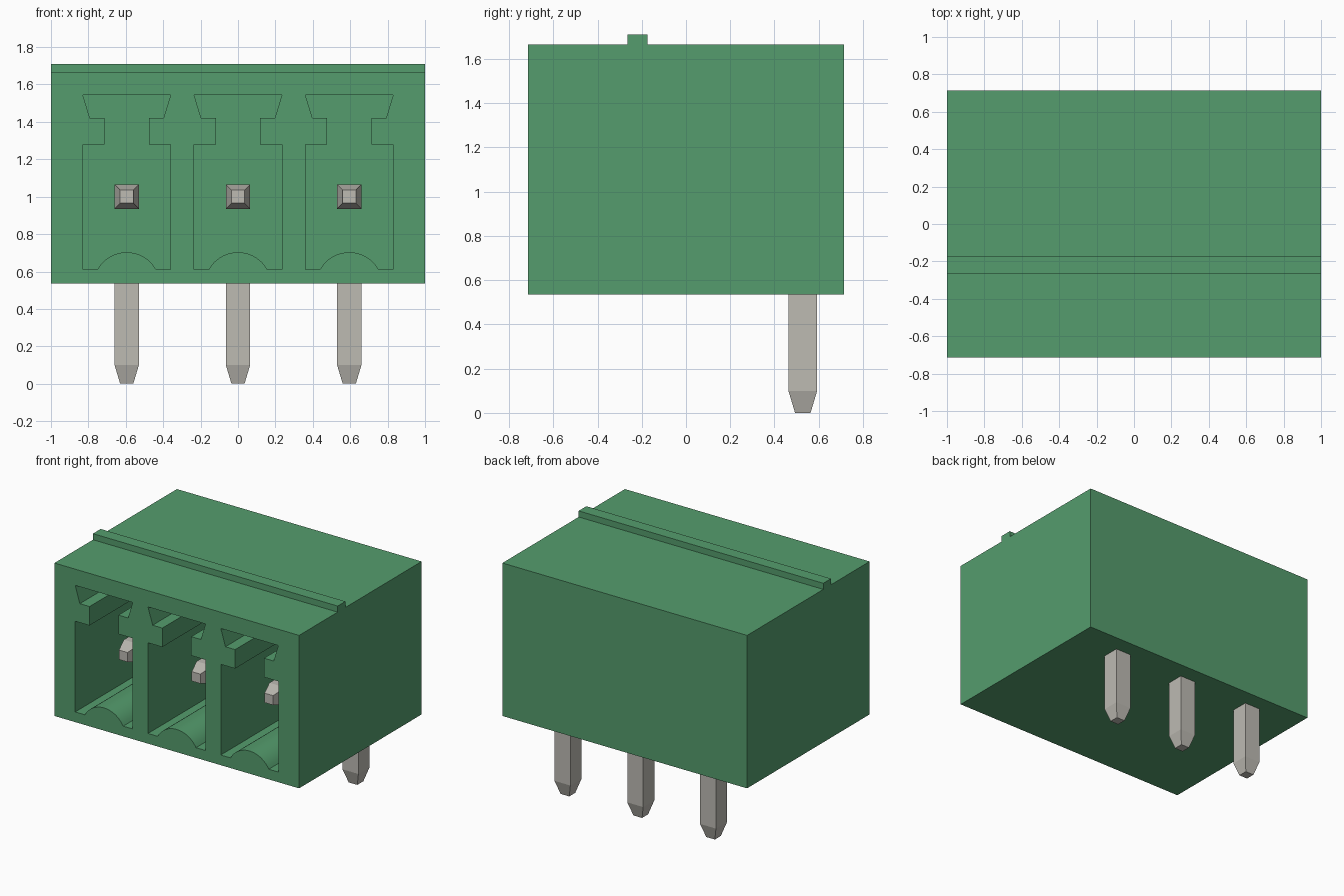
import bpy, bmesh, math
from mathutils import Vector

cube = bpy.data.objects.get("Cube")
if cube:
    bpy.data.objects.remove(cube, do_unlink=True)


def material(name, rgb):
    m = bpy.data.materials.new(name)
    m.use_nodes = True
    m.diffuse_color = (*rgb, 1)
    m.node_tree.nodes["Principled BSDF"].inputs["Base Color"].default_value = (*rgb, 1)
    return m


green = material("green plastic", (0.09, 0.335, 0.153))
metal = material("tinned metal", (0.51, 0.495, 0.45))


def loft(name, rings, mat):
    """Skin a list of matching rings and cap both ends."""
    bm = bmesh.new()
    loops = [[bm.verts.new(p) for p in ring] for ring in rings]
    for a, b in zip(loops, loops[1:]):
        for i in range(len(a)):
            j = (i + 1) % len(a)
            bm.faces.new((a[i], a[j], b[j], b[i]))
    bm.faces.new(loops[0])
    bm.faces.new(loops[-1])
    bmesh.ops.recalc_face_normals(bm, faces=bm.faces)
    mesh = bpy.data.meshes.new(name)
    bm.to_mesh(mesh)
    bm.free()
    mesh.materials.append(mat)
    obj = bpy.data.objects.new(name, mesh)
    bpy.context.collection.objects.link(obj)
    return obj


PITCH = 0.595
FRONT, BACK, BOTTOM, TOP = -0.715, 0.715, 0.535, 1.665
CAVITY_BACK = 0.39

# Housing: side profile with the keying ridge, extruded across the width
side = [(FRONT, BOTTOM), (BACK, BOTTOM), (BACK, TOP), (-0.175, TOP),
        (-0.175, 1.71), (-0.265, 1.71), (-0.265, TOP), (FRONT, TOP)]
housing = loft("housing", [[(x, y, z) for y, z in side] for x in (-1, 1)], green)

# Socket outline: right half plus rounded floor rib, mirrored to the left
half = [(0.235, 0.61), (0.235, 1.28), (0.118, 1.28),
        (0.118, 1.42), (0.197, 1.42), (0.235, 1.545)]
RIB, RISE = 0.157, 0.093
radius = (RIB**2 + RISE**2) / (2 * RISE)
sweep = math.asin(RIB / radius)
rib = [(radius * math.sin(a), 0.61 + RISE - radius * (1 - math.cos(a)))
       for a in (sweep * (i / 8 - 1) for i in range(17))]
outline = rib + half + [(-x, z) for x, z in reversed(half)]


def cut_socket(cx):
    cutter = loft("socket_cutter", [[(cx + x, y, z) for x, z in outline]
                                    for y in (FRONT - 0.1, CAVITY_BACK)], green)
    cutter.hide_render = True
    mod = housing.modifiers.new("socket", 'BOOLEAN')
    mod.operation = 'DIFFERENCE'
    mod.solver = 'EXACT'
    mod.object = cutter
    bpy.context.view_layer.objects.active = housing
    bpy.ops.object.modifier_apply(modifier=mod.name)
    bpy.data.objects.remove(cutter, do_unlink=True)


# Bent square pin with tapered tips: (y, z, half width, offset direction)
R, TIP = 0.065, 0.035
PIN_Y, PIN_Z = 0.528, 1.0
stations = [(-0.49, PIN_Z, TIP, (0, 1)), (-0.39, PIN_Z, R, (0, 1)),
            (PIN_Y, PIN_Z, R, (1, 1)),
            (PIN_Y, 0.1, R, (1, 0)), (PIN_Y, 0, TIP, (1, 0))]


def pin(name, cx):
    rings = []
    for y, z, r, (ny, nz) in stations:
        rings.append([Vector((cx + sx * r, y + s * r * ny, z + s * r * nz))
                      for sx, s in ((-1, -1), (1, -1), (1, 1), (-1, 1))])
    return loft(name, rings, metal)


for label, cx in (("right", -PITCH), ("middle", 0), ("left", PITCH)):
    cut_socket(cx)
    pin(label + "_pin", cx)

# Smooth only the rounded floor ribs
bpy.ops.object.select_all(action='DESELECT')
housing.select_set(True)
bpy.context.view_layer.objects.active = housing
bpy.ops.object.shade_smooth_by_angle(angle=math.radians(25))
